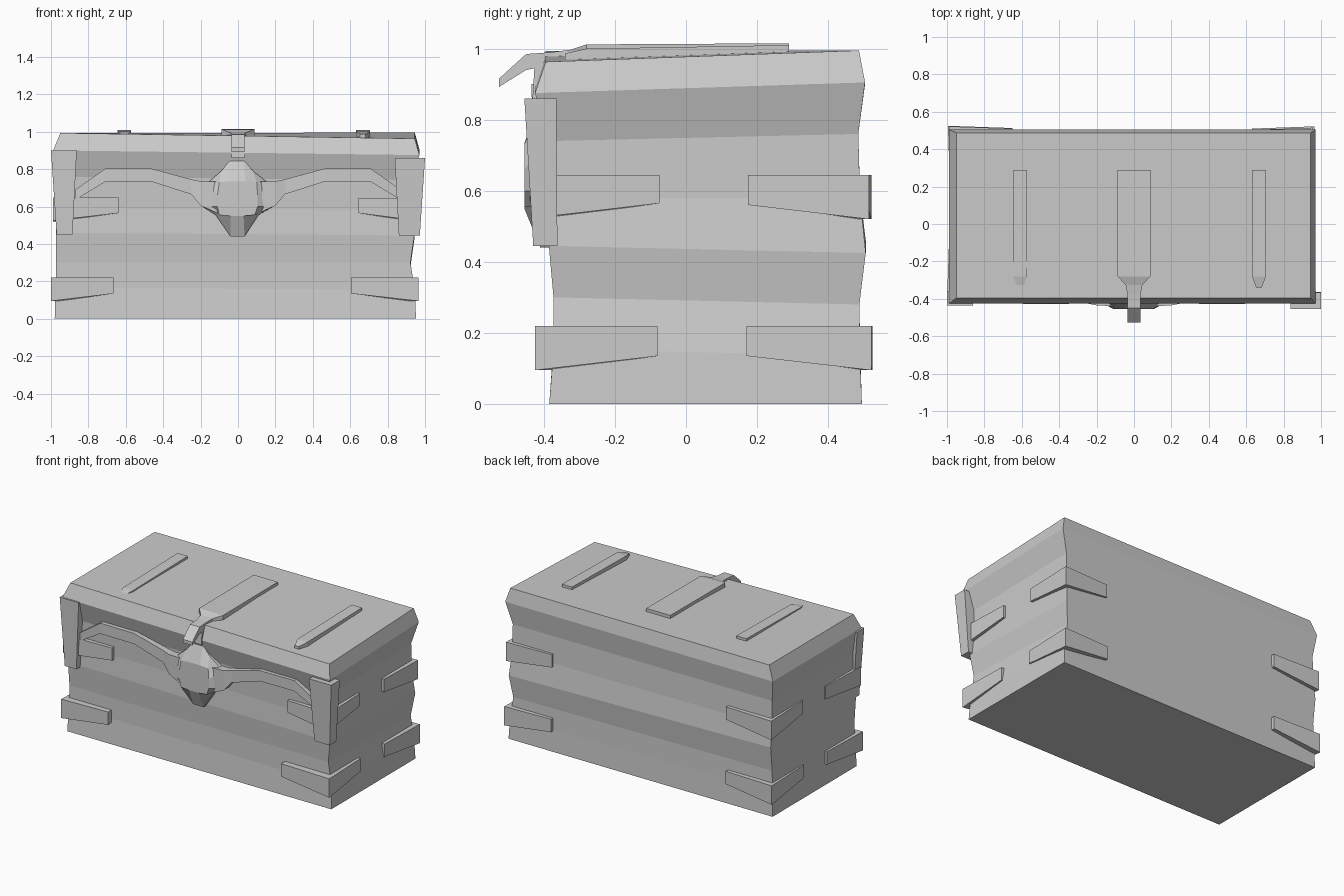
import bpy, bmesh

if "Cube" in bpy.data.objects:
    bpy.data.objects.remove(bpy.data.objects["Cube"])


def loft(name, rings):
    """Closed solid through rings holding equal numbers of points."""
    bm = bmesh.new()
    vs = [[bm.verts.new(p) for p in r] for r in rings]
    n = len(vs[0])
    for a, b in zip(vs, vs[1:]):
        for i in range(n):
            j = (i + 1) % n
            bm.faces.new((a[i], a[j], b[j], b[i]))
    bm.faces.new(vs[0][::-1])
    bm.faces.new(vs[-1])
    bmesh.ops.recalc_face_normals(bm, faces=bm.faces)
    me = bpy.data.meshes.new(name)
    bm.to_mesh(me)
    bm.free()
    ob = bpy.data.objects.new(name, me)
    bpy.context.collection.objects.link(ob)
    return ob


def ring(xl, xr, yf, yb, z, dfr=0.0, dbr=0.0):
    """Rectangle whose right-hand corners may sit at a different height."""
    return [(xl, yf, z), (xr, yf, z + dfr), (xr, yb, z + dbr), (xl, yb, z)]


# Chest body with wavy, slightly crooked walls and a bevelled lid
loft("chest_body", [
    ring(-.98, .952, -.385, .495, 0),
    ring(-.976, .945, -.373, .490, .165, -.01, -.03),
    ring(-.972, .922, -.373, .488, .30, 0, -.02),
    ring(-.974, .943, -.386, .506, .46, -.015, -.035),
    ring(-.970, .928, -.380, .490, .59, -.01, -.01),
    ring(-.970, .928, -.385, .485, .76, -.02, 0),
    ring(-.988, .970, -.425, .504, .90, -.025, .005),
    ring(-.950, .945, -.395, .487, .993, -.03, .002),
])


def bracket(name, cx, cy, tx, ty, z0, z1, lift=.04, t=.05):
    """Band wrapping a corner, thinning towards both ends."""
    sx, sy = (1 if cx > 0 else -1), (1 if cy > 0 else -1)
    ix, iy = cx - sx * t, cy - sy * t
    ex, ey = cx - sx * .012, cy - sy * .012
    pts = [(tx, ey), (cx, cy), (ex, ty), (ix - sx * .02, ty), (ix, iy), (tx, iy - sy * .01)]
    low = [lift, 0, lift, lift, 0, lift]
    loft(name, [[(x, y, z0 + l) for (x, y), l in zip(pts, low)],
                [(x, y, z1) for x, y in pts]])


# Corner brackets: two per corner
bracket("bracket_lower_front_left", -1.0, -.42, -.665, -.06, .095, .22)
bracket("bracket_lower_front_right", .965, -.425, .605, -.08, .095, .22)
bracket("bracket_lower_back_left", -.995, .525, -.65, .17, .095, .22)
bracket("bracket_lower_back_right", .965, .522, .63, .17, .095, .22)
bracket("bracket_upper_front_left", -.99, -.415, -.64, -.06, .525, .648)
bracket("bracket_upper_front_right", .955, -.415, .645, -.075, .525, .645)
bracket("bracket_upper_back_left", -.99, .522, -.65, .175, .52, .645)
bracket("bracket_upper_back_right", .958, .515, .63, .175, .52, .645)


# Tapered front corner guards
loft("corner_guard_left", [ring(-.97, -.885, -.425, -.36, .45),
                           ring(-1.0, -.862, -.435, -.36, .90)])
loft("corner_guard_right", [ring(.86, .972, -.43, -.362, .445),
                            ring(.838, 1.0, -.455, -.365, .86)])

# Curved front trim, one arm per side
for side, s in (("left", -1), ("right", 1)):
    path = [(.10, .735, .56, -.44), (.20, .735, .605, -.435), (.25, .745, .665, -.425),
            (.46, .802, .732, -.428), (.71, .802, .732, -.425), (.87, .69, .635, -.41)]
    loft("front_trim_" + side,
         [[(s * x, y, b), (s * x, y, t), (s * x, -.365, t), (s * x, -.365, b)]
          for x, t, b, y in path])

# Faceted lock plate in the middle of the trim
outer = [(-.04, .85), (.03, .85), (.08, .79), (.17, .72), (.19, .60),
         (.11, .555), (.035, .44), (-.04, .44), (-.12, .555), (-.19, .60), (-.17, .72), (-.09, .79)]
inner = [(-.05, .735), (.04, .735), (.10, .73), (.105, .66), (.105, .60),
         (.09, .555), (.03, .55), (-.04, .55), (-.10, .555), (-.11, .60), (-.11, .66), (-.10, .73)]
loft("lock_plate", [[(x, -.36, z) for x, z in outer],
                    [(x, -.41, z) for x, z in outer],
                    [(x, -.455, z) for x, z in inner]])

# Lid straps: (y, half width, top, bottom) stations from back to front
for name, cx in (("lid_strap_left", -.608), ("lid_strap_right", .668)):
    loft(name, [[(cx - w, y, b), (cx + w, y, b), (cx + w, y, t), (cx - w, y, t)]
                for y, w, t, b in [(.29, .037, 1.01, .97), (-.28, .037, 1.0, .96),
                                   (-.34, .015, .987, .96)]])

# Central strap running into the bent hasp
loft("lid_hasp", [[(-w, y, b), (w, y, b), (w, y, t), (-w, y, t)]
                  for y, w, t, b in [(.29, .088, 1.015, .97), (-.28, .088, 1.012, .96),
                                     (-.325, .045, .997, .96), (-.38, .035, .99, .955),
                                     (-.45, .035, .985, .94), (-.527, .035, .915, .892)]])

# Small clasp below the hasp
loft("hasp_clasp", [ring(-.035, .035, -.432, -.39, .86), ring(-.035, .035, -.425, -.37, .975)])
